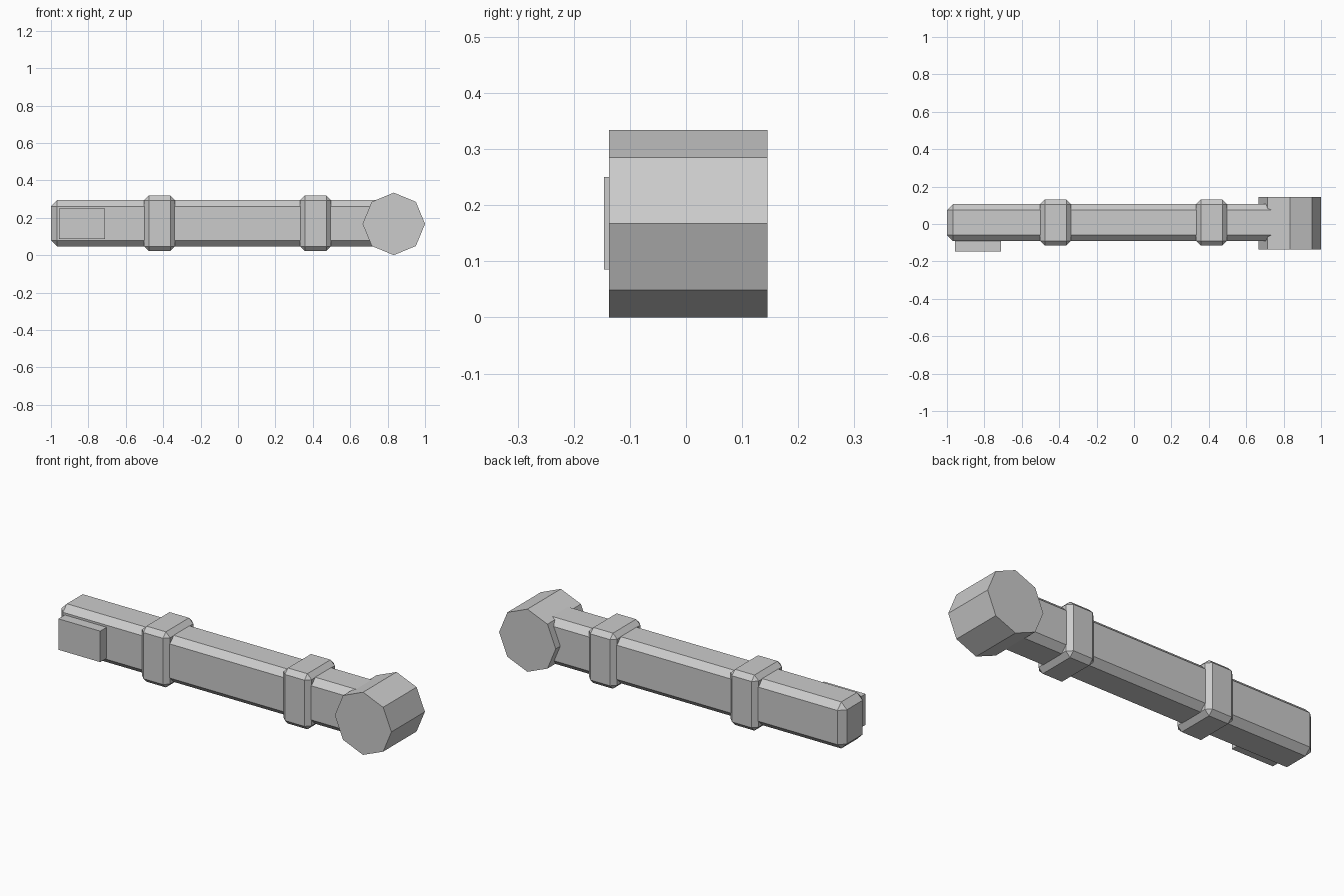
import bpy, bmesh, math
from mathutils import Matrix

if "Cube" in bpy.data.objects:
    bpy.data.objects.remove(bpy.data.objects["Cube"])


def box(name, x, y, z, chamfer=0.0):
    """Box from min/max ranges, with an optional flat chamfer on all edges."""
    bm = bmesh.new()
    bmesh.ops.create_cube(bm, size=1)
    for v in bm.verts:
        v.co = [r[0] if c < 0 else r[1] for c, r in zip(v.co, (x, y, z))]
    if chamfer:
        bmesh.ops.bevel(bm, geom=bm.edges[:], offset=chamfer, segments=1,
                        affect='EDGES', profile=0.5)
    return finish(name, bm)


def finish(name, bm):
    bmesh.ops.recalc_face_normals(bm, faces=bm.faces[:])
    mesh = bpy.data.meshes.new(name)
    bm.to_mesh(mesh)
    bm.free()
    obj = bpy.data.objects.new(name, mesh)
    bpy.context.collection.objects.link(obj)
    return obj


# Long chamfered beam, its right end buried in the end drum
box("beam", (-1.0, 0.85), (-0.092, 0.107), (0.046, 0.294), 0.033)

# Two chamfered collars around the beam
for side, x0 in (("left", -0.502), ("right", 0.332)):
    box(side + "_collar", (x0, x0 + 0.165), (-0.115, 0.13), (0.022, 0.318), 0.025)

# Flat plate on the front face near the left end
box("front_plate", (-0.956, -0.71), (-0.146, -0.07), (0.085, 0.25))

# Octagonal drum across the right end
bm = bmesh.new()
bmesh.ops.create_cone(bm, cap_ends=True, segments=8, radius1=0.167, radius2=0.167,
                      depth=0.282,
                      matrix=Matrix.Translation((0.833, 0.004, 0.167))
                      @ Matrix.Rotation(math.pi / 2, 4, 'X'))
finish("end_drum", bm)
